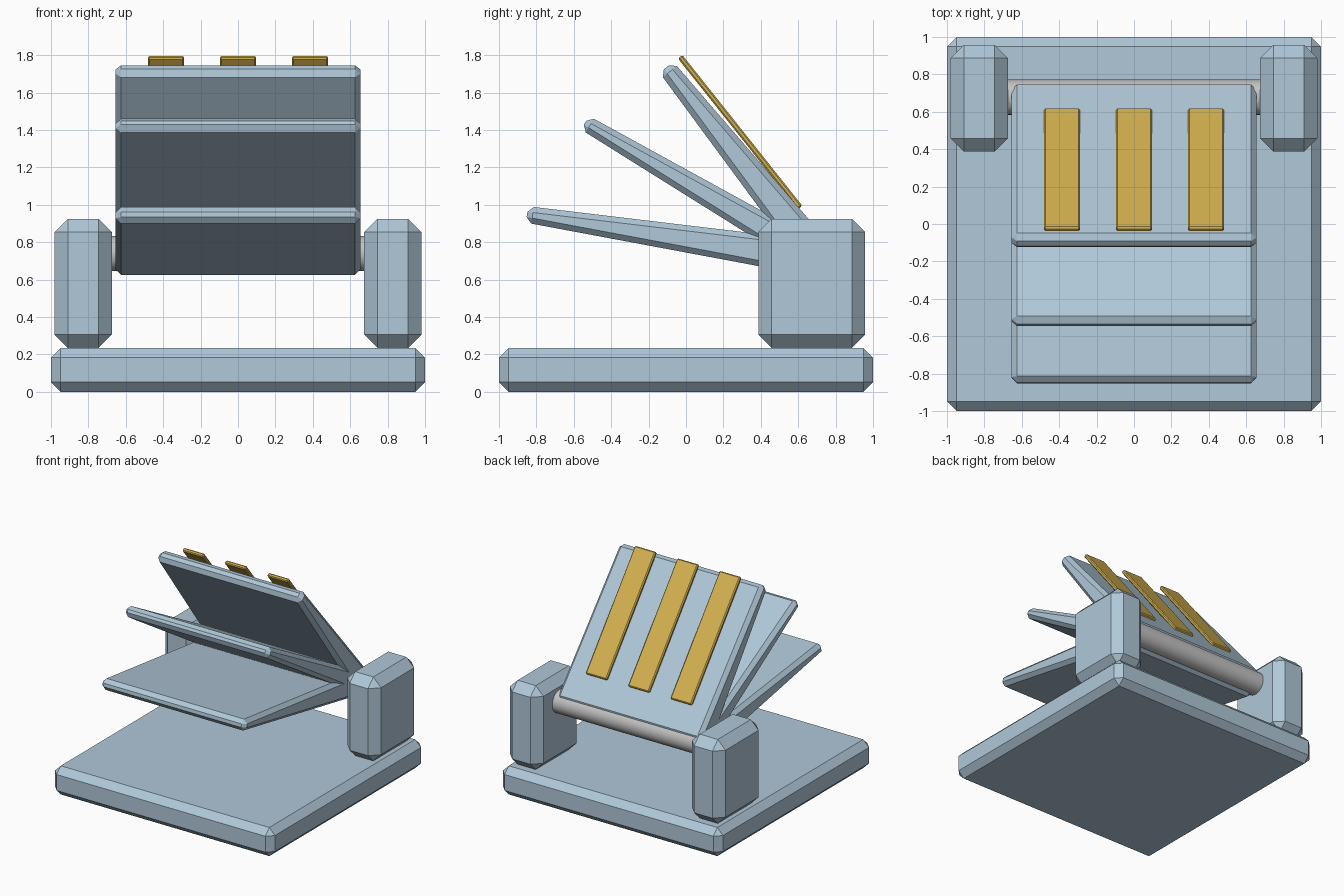
import bpy, bmesh, math
from mathutils import Vector

if "Cube" in bpy.data.objects:
    bpy.data.objects.remove(bpy.data.objects["Cube"])


def material(name, rgb):
    m = bpy.data.materials.new(name)
    m.diffuse_color = (*rgb, 1)
    m.use_nodes = True
    m.node_tree.nodes["Principled BSDF"].inputs["Base Color"].default_value = m.diffuse_color
    return m


BLUE = material("pale steel blue", (0.434, 0.578, 0.687))
GOLD = material("gold", (0.658, 0.440, 0.080))
GREY = material("light grey", (0.55, 0.55, 0.55))


def finish(name, bm, mat, bevel=0.0):
    """Chamfer every edge, then make the object."""
    bmesh.ops.recalc_face_normals(bm, faces=bm.faces)
    if bevel:
        bmesh.ops.bevel(bm, geom=bm.edges[:], offset=bevel, segments=1,
                        affect='EDGES', clamp_overlap=True)
    me = bpy.data.meshes.new(name)
    bm.to_mesh(me)
    bm.free()
    me.materials.append(mat)
    ob = bpy.data.objects.new(name, me)
    bpy.context.collection.objects.link(ob)
    return ob


def side_prism(name, profile, x0, x1, mat, bevel):
    """Extrude a (y, z) outline from x0 to x1."""
    bm = bmesh.new()
    face = bm.faces.new([bm.verts.new((x0, y, z)) for y, z in profile])
    new = bmesh.ops.extrude_face_region(bm, geom=[face])["geom"]
    for v in new:
        if isinstance(v, bmesh.types.BMVert):
            v.co.x = x1
    return finish(name, bm, mat, bevel)


def taper(root, tip, root_half, tip_half):
    """Outline of a tapered slab around a centre line."""
    r, t = Vector(root), Vector(tip)
    d = (t - r).normalized()
    n = Vector((d.y, -d.x))
    return [r + n * root_half, t + n * tip_half, t - n * tip_half, r - n * root_half]


def rect(y0, y1, z0, z1):
    return [(y0, z0), (y1, z0), (y1, z1), (y0, z1)]


# base plate
side_prism("base", rect(-1, 1, 0, 0.235), -1, 1, BLUE, 0.052)

# hinge posts
for name, s in (("left_post", -1), ("right_post", 1)):
    side_prism(name, rect(0.387, 0.957, 0.235, 0.925), s * 0.675, s * 0.98, BLUE, 0.07)

# three tapered flaps fanning out from the axle
flaps = [
    ("lower_flap", (0.68, 0.714), (-0.85, 0.948), 0.095, 0.044),
    ("middle_flap", (0.672, 0.727), (-0.54, 1.438), 0.082, 0.042),
    ("upper_flap", (0.69, 0.738), (-0.105, 1.735), 0.095, 0.047),
]
for name, root, tip, rh, th in flaps:
    side_prism(name, taper(root, tip, rh, th), -0.655, 0.655, BLUE, 0.03)

# gold bars on the upper flap
axle_y, axle_z = 0.678, 0.739
a = math.radians(51.5)
along = Vector((-math.cos(a), math.sin(a)))
out = Vector((math.sin(a), math.cos(a)))
centre = Vector((axle_y, axle_z)) + out * 0.1
for name, x in (("left_bar", -0.385), ("middle_bar", 0), ("right_bar", 0.385)):
    outline = taper(centre + along * 0.235, centre + along * 1.265, 0.015, 0.015)
    side_prism(name, outline, x - 0.095, x + 0.095, GOLD, 0.008)

# axle between the posts
bpy.ops.mesh.primitive_cylinder_add(vertices=32, radius=0.094, depth=1.42,
                                    location=(0, axle_y, axle_z),
                                    rotation=(0, math.pi / 2, 0))
axle = bpy.context.object
axle.name = "axle"
axle.data.materials.append(GREY)
bpy.ops.object.shade_smooth_by_angle(angle=math.radians(30))
